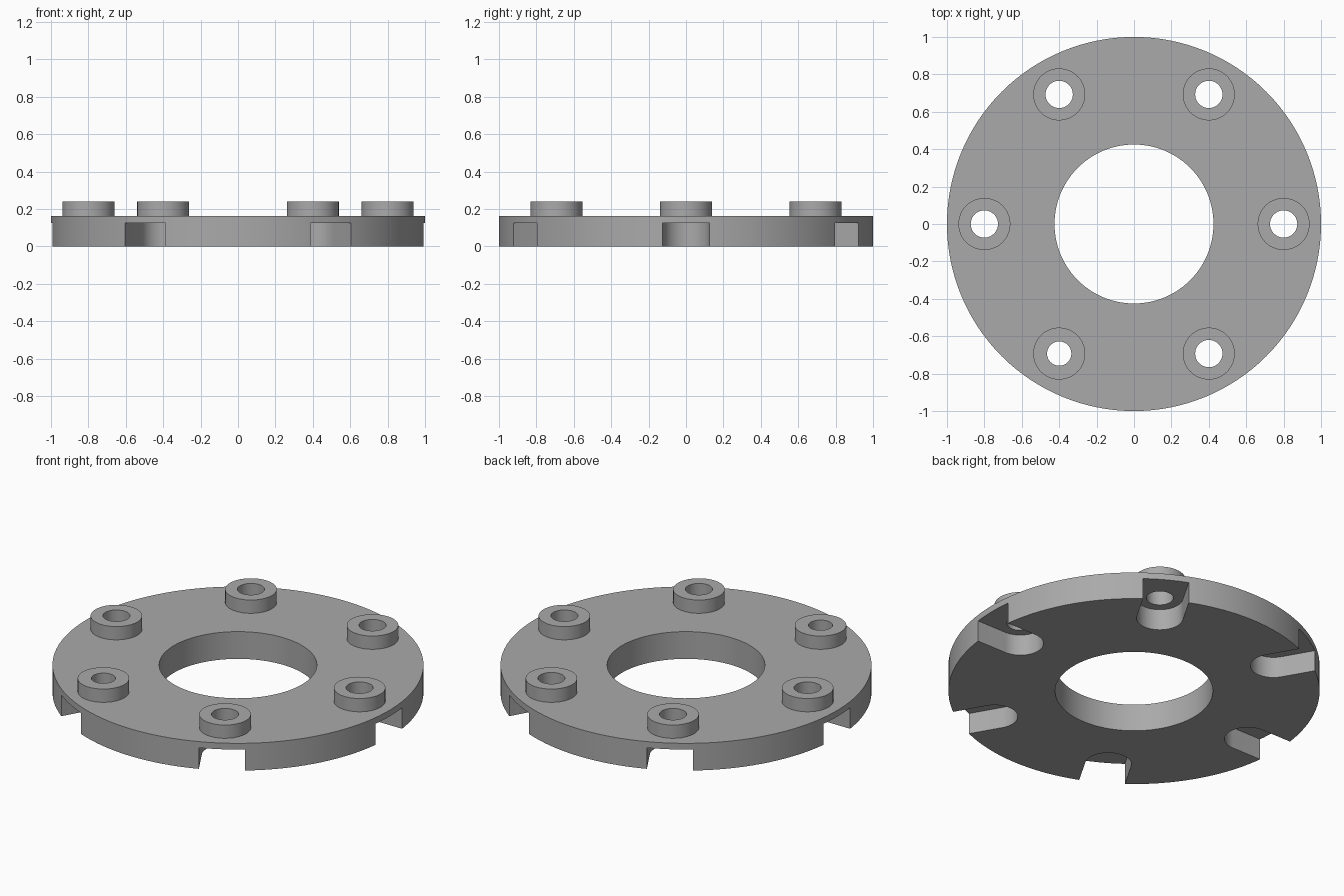
import bpy, bmesh
from math import cos, sin, pi, radians

cube = bpy.data.objects.get("Cube")
if cube:
    bpy.data.objects.remove(cube, do_unlink=True)

DISC_H, SLOT_H, BOSS_TOP = 0.162, 0.125, 0.241
BORE_R, BOLT_R = 0.425, 0.8
BOSS_R, HOLE_R, SMALL_HOLE_R, SLOT_R = 0.139, 0.073, 0.065, 0.125

grey = bpy.data.materials.new("plain grey")
grey.use_nodes = True
colour = (0.4, 0.4, 0.4, 1)
grey.diffuse_color = colour
grey.node_tree.nodes["Principled BSDF"].inputs["Base Color"].default_value = colour


def prism(name, outline, z0, z1):
    """Extrude a closed outline from z0 to z1."""
    bm = bmesh.new()
    face = bm.faces.new([bm.verts.new((x, y, z0)) for x, y in outline])
    top = bmesh.ops.extrude_face_region(bm, geom=[face])["geom"]
    for v in top:
        if isinstance(v, bmesh.types.BMVert):
            v.co.z = z1
    bmesh.ops.recalc_face_normals(bm, faces=bm.faces)
    mesh = bpy.data.meshes.new(name)
    bm.to_mesh(mesh)
    bm.free()
    mesh.materials.append(grey)
    obj = bpy.data.objects.new(name, mesh)
    bpy.context.scene.collection.objects.link(obj)
    return obj


def circle(r, n, cx=0, cy=0):
    return [(cx + r * cos(2 * pi * i / n), cy + r * sin(2 * pi * i / n)) for i in range(n)]


def slot_outline(angle):
    """Round-ended slot, open at the rim, turned to the given angle."""
    arc = [pi / 2 + pi * i / 24 for i in range(25)]
    pts = [(BOLT_R + SLOT_R * cos(a), SLOT_R * sin(a)) for a in arc]
    pts += [(1.2, -SLOT_R), (1.2, SLOT_R)]
    c, s = cos(angle), sin(angle)
    return [(x * c - y * s, x * s + y * c) for x, y in pts]


def combine(target, tool, operation):
    mod = target.modifiers.new(tool.name, 'BOOLEAN')
    mod.operation = operation
    mod.solver = 'EXACT'
    mod.object = tool
    tool.hide_render = True
    helpers.append(tool)


helpers = []

# Flange disc with its central bore
flange = prism("flange_ring", circle(1, 128), 0, DISC_H)
combine(flange, prism("bore_cutter", circle(BORE_R, 96), -0.1, 0.4), 'DIFFERENCE')

# Six bosses, each bored through above an open slot in the underside
for i in range(6):
    angle = radians(60 * i)
    x, y = BOLT_R * cos(angle), BOLT_R * sin(angle)
    hole_r = SMALL_HOLE_R if i == 4 else HOLE_R
    combine(flange, prism("boss", circle(BOSS_R, 48, x, y), 0.145, BOSS_TOP), 'UNION')
    combine(flange, prism("slot_cutter", slot_outline(angle), -0.1, SLOT_H), 'DIFFERENCE')
    combine(flange, prism("hole_cutter", circle(hole_r, 40, x, y), -0.1, 0.4), 'DIFFERENCE')

# Bake the cuts and discard the helpers
depsgraph = bpy.context.evaluated_depsgraph_get()
baked = bpy.data.meshes.new_from_object(flange.evaluated_get(depsgraph))
flange.modifiers.clear()
flange.data = baked
for helper in helpers:
    bpy.data.objects.remove(helper, do_unlink=True)
baked.materials.clear()
baked.materials.append(grey)
baked.polygons.foreach_set("material_index", [0] * len(baked.polygons))

# Smooth round walls, sharp rims
bpy.ops.object.select_all(action='DESELECT')
bpy.context.view_layer.objects.active = flange
flange.select_set(True)
bpy.ops.object.shade_smooth_by_angle(angle=radians(30))
